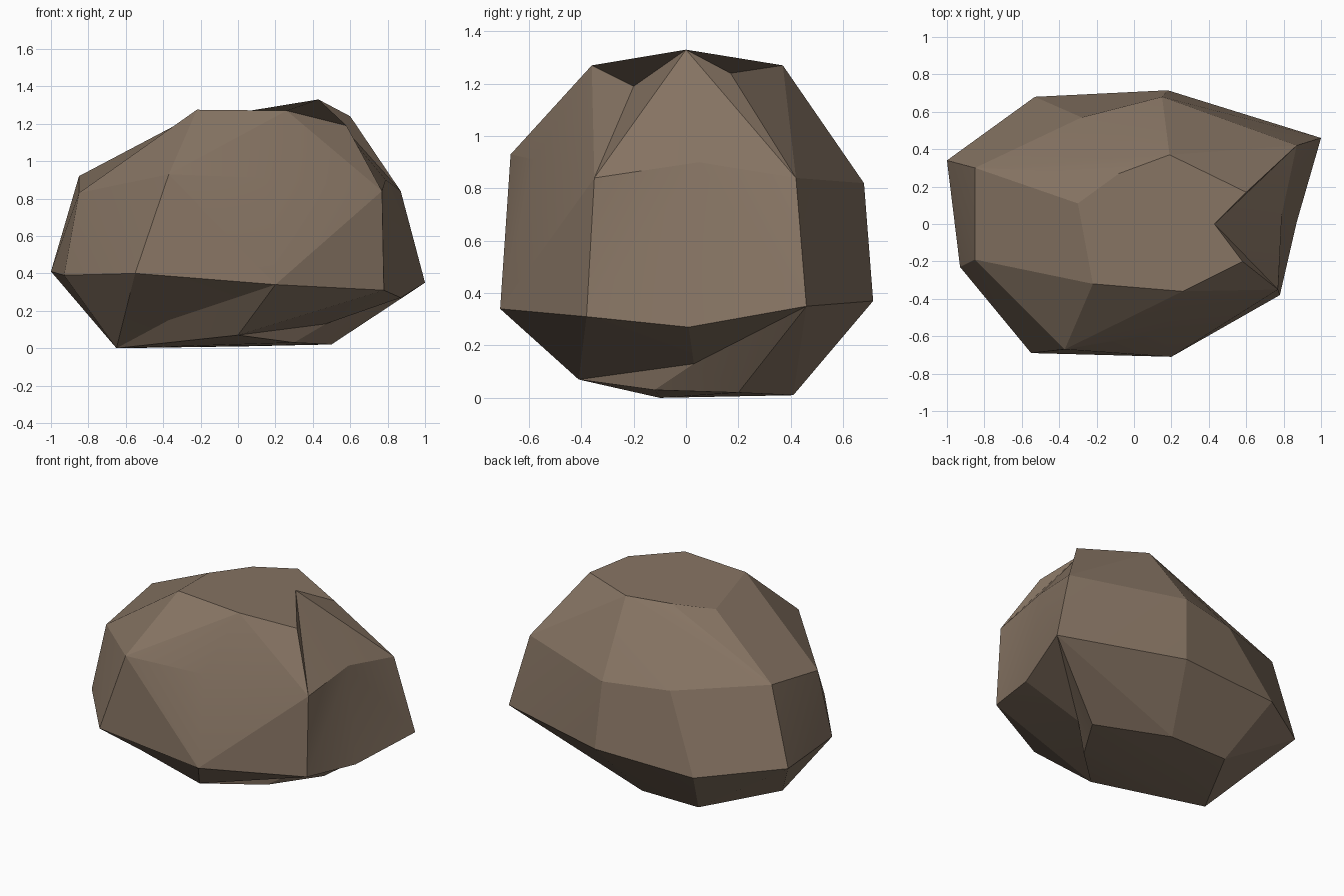
import bpy, bmesh, math

default_cube = bpy.data.objects.get("Cube")
if default_cube:
    bpy.data.objects.remove(default_cube, do_unlink=True)

# Single weathered stone colour
stone = bpy.data.materials.new("brown_stone")
stone.use_nodes = True
stone_colour = (0.24, 0.175, 0.125, 1.0)
stone.diffuse_color = stone_colour
stone.node_tree.nodes["Principled BSDF"].inputs["Base Color"].default_value = stone_colour
stone.node_tree.nodes["Principled BSDF"].inputs["Roughness"].default_value = 0.9

# Corners of the boulder, from the ground up
corner_points = {
    # underside
    "rear_foot": (-.38, .41, .01), "back_foot": (.04, .41, .01),
    "foot": (.5, .2, .02), "sole": (.3, -.12, .03),
    "front_foot": (0, -.41, .07), "far_foot": (-.65, -.1, 0), "far_belly": (-.88, -.1, .31),
    # widest rim
    "tip": (-1, .34, .41), "rear_rim": (-.53, .68, .35), "spine_rim": (.18, .715, .37),
    "back_rim": (1, .46, .35), "low": (.87, .01, .27), "front_rim": (.78, -.38, .31),
    "face_rim": (.2, -.71, .34), "far_rim": (-.55, -.69, .4), "tip_rim": (-.93, -.23, .39),
    # shoulders
    "far_shoulder": (-.37, -.67, .93), "face": (.15, -.58, .91),
    "tip_front": (-.85, -.19, .83), "tip_back": (-.85, .3, .92),
    "rear_shoulder": (-.28, .57, .83), "spine_shoulder": (.15, .68, .82),
    "back_mid": (.87, .42, .84), "front_mid": (.77, -.35, .84),
    # crown
    "far_top": (-.22, -.32, 1.275), "face_top": (.26, -.36, 1.27),
    "front_top": (.58, -.2, 1.19), "peak": (.43, 0, 1.33), "back_top": (.6, .17, 1.24),
    "spine_top": (.19, .37, 1.27), "rear_top": (-.08, .27, 1.25), "tip_top": (-.3, .11, 1.21),
}

bm = bmesh.new()
corners = {name: bm.verts.new(point) for name, point in corner_points.items()}

# Wrap the corners in a faceted shell
bmesh.ops.convex_hull(bm, input=bm.verts[:])


def open_patch(names):
    """Remove the faces lying between the named corners; return the border."""
    border = {corners[n] for n in names}
    patch = {f for f in bm.faces if all(v in border for v in f.verts)}
    edges = {e for f in patch for e in f.edges}
    pairs = [tuple(e.verts) for e in edges if sum(f in patch for f in e.link_faces) == 1]
    bmesh.ops.delete(bm, geom=list(patch), context="FACES_ONLY")
    return pairs


def sink(names, point):
    """Replace a patch with a fan around a sunken corner."""
    pairs = open_patch(names)
    centre = bm.verts.new(point)
    for a, b in pairs:
        bm.faces.new((a, b, centre))


def panel(*names):
    """Replace a patch with one broad facet."""
    open_patch(names)
    bm.faces.new([corners[n] for n in names])


# Large hollow on one side, rebuilt around a sunken middle corner
open_patch(["peak", "front_top", "front_mid", "front_rim", "low",
            "back_rim", "back_mid", "back_top"])
corners["middle"] = bm.verts.new((.79, .05, .9))
for end in ("front", "back"):
    mid, top, low = end + "_mid", end + "_top", end + "_rim"
    for names in (("peak", top, mid), ("peak", mid, "middle"),
                  ("middle", mid, low), ("middle", low, "low")):
        bm.faces.new([corners[n] for n in names])

# Shallow undercuts below the rim
sink(["back_rim", "low", "front_rim", "front_foot", "sole", "foot"], (.47, .03, .13))
sink(["far_foot", "front_foot", "face_rim", "far_rim"], (-.37, -.33, .15))

# Broad facets of the crown, tip and back
panel("far_top", "face_top", "front_top", "peak", "back_top",
      "spine_top", "rear_top", "tip_top")
panel("tip_top", "far_top", "tip_front", "tip_back")
panel("tip_back", "rear_shoulder", "rear_rim", "tip")
panel("rear_shoulder", "spine_shoulder", "spine_rim", "rear_rim")

# Clear edges left inside the rebuilt facets and align the normals
bmesh.ops.delete(bm, geom=[e for e in bm.edges if not e.link_faces], context="EDGES")
bmesh.ops.delete(bm, geom=[v for v in bm.verts if not v.link_faces], context="VERTS")
bmesh.ops.recalc_face_normals(bm, faces=bm.faces[:])

mesh = bpy.data.meshes.new("boulder")
bm.to_mesh(mesh)
bm.free()
mesh.materials.append(stone)
boulder = bpy.data.objects.new("boulder", mesh)
bpy.context.collection.objects.link(boulder)

# Soft facets with crisp ridges
bpy.ops.object.select_all(action="DESELECT")
boulder.select_set(True)
bpy.context.view_layer.objects.active = boulder
bpy.ops.object.shade_smooth_by_angle(angle=math.radians(12))
